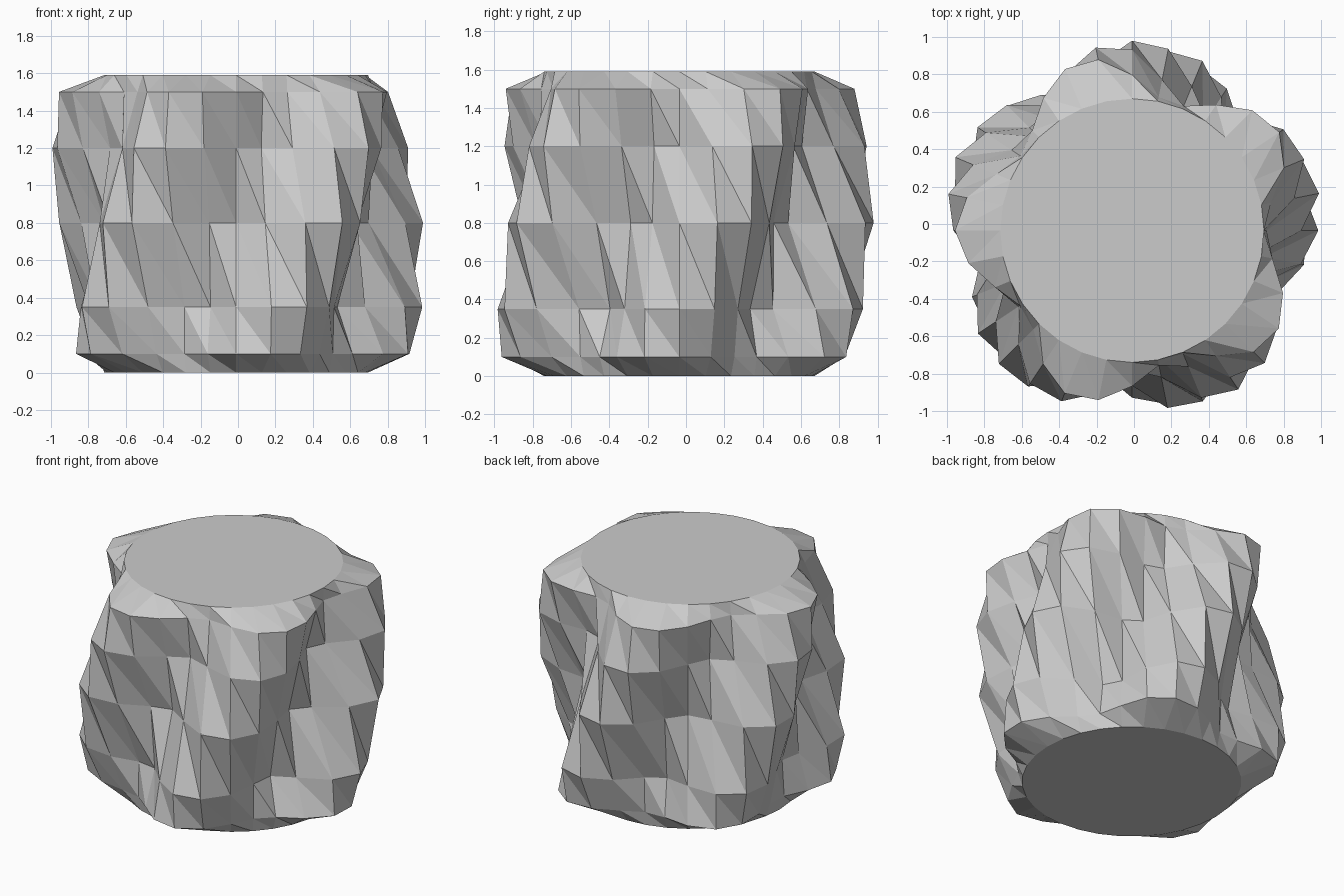
import bpy, bmesh, math

if "Cube" in bpy.data.objects:
    bpy.data.objects.remove(bpy.data.objects["Cube"])

SIDES = 32          # columns round the rock
LOBES = 5           # bulging ridges that twist with height
TWIST = 30          # degrees of twist per unit of height
CENTRE_X, CENTRE_Y = -0.01, -0.035

# height, mean radius, ridge depth, extra groove depth
RINGS = [
    (0.00, 0.705, 0.0, 0.0),
    (0.10, 0.835, 0.11, 0.0),
    (0.35, 0.865, 0.13, 0.09),
    (0.80, 0.87, 0.153, 0.06),
    (1.20, 0.865, 0.137, 0.06),
    (1.50, 0.835, 0.112, 0.02),
    (1.59, 0.705, 0.0, 0.0),
]


def ring(bm, z, mean, depth, groove):
    peak = math.radians(36 + TWIST * (z - 1.5))
    verts = []
    for i in range(SIDES):
        a = 2 * math.pi * i / SIDES
        p = LOBES * (a - peak)
        r = mean + depth * (math.cos(p) - 0.04 * math.sin(2 * p))
        # grooves cut deeper on the right side
        r -= groove * (0.6 + 0.4 * math.cos(a)) * ((1 - math.cos(p)) / 2) ** 2
        verts.append(bm.verts.new((r * math.cos(a) + CENTRE_X,
                                   r * math.sin(a) + CENTRE_Y, z)))
    return verts


# Faceted rock drum
bm = bmesh.new()
rings = [ring(bm, *r) for r in RINGS]
for low, high in zip(rings, rings[1:]):
    for i in range(SIDES):
        j = (i + 1) % SIDES
        bm.faces.new((high[i], low[i], low[j]))
        bm.faces.new((high[i], low[j], high[j]))

# Flat ends
bm.faces.new(rings[-1])
bm.faces.new(rings[0][::-1])

mesh = bpy.data.meshes.new("rock_drum")
bm.to_mesh(mesh)
bm.free()
rock = bpy.data.objects.new("rock_drum", mesh)
bpy.context.collection.objects.link(rock)

# Stone colour
stone = bpy.data.materials.new("grey_stone")
stone.diffuse_color = (0.6, 0.6, 0.6, 1)
stone.use_nodes = True
stone.node_tree.nodes["Principled BSDF"].inputs["Base Color"].default_value = stone.diffuse_color
mesh.materials.append(stone)
